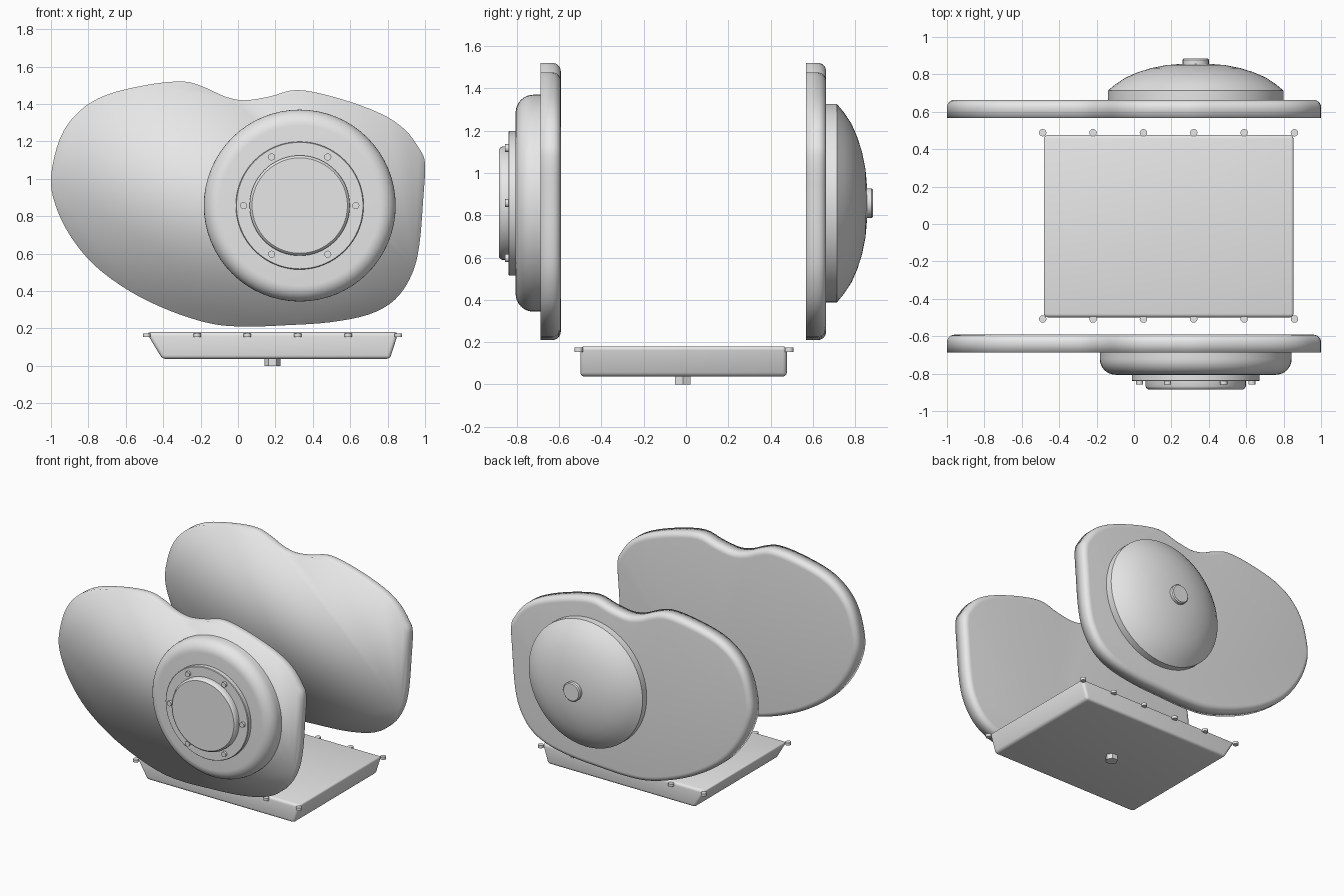
import bpy, bmesh, math
from mathutils import Vector

old = bpy.data.objects.get("Cube")
if old:
    bpy.data.objects.remove(old, do_unlink=True)

grey = bpy.data.materials.new("plain_grey")
grey.use_nodes = True
grey.diffuse_color = (0.8, 0.8, 0.8, 1)
grey.node_tree.nodes["Principled BSDF"].inputs["Base Color"].default_value = (0.8, 0.8, 0.8, 1)

CX, CZ = 0.33, 0.857  # shared axis of both round covers


def finish(name, bm, angle=35):
    """Turn a bmesh into a smooth shaded object; angle None keeps no sharp edges."""
    bmesh.ops.recalc_face_normals(bm, faces=bm.faces)
    mesh = bpy.data.meshes.new(name)
    bm.to_mesh(mesh)
    bm.free()
    mesh.materials.append(grey)
    mesh.shade_smooth()
    if angle:
        mesh.set_sharp_from_angle(angle=math.radians(angle))
    obj = bpy.data.objects.new(name, mesh)
    bpy.context.scene.collection.objects.link(obj)
    return obj


def bridge(bm, rings):
    """Skin a list of vertex loops and cap both ends."""
    for a, b in zip(rings, rings[1:]):
        for i in range(len(a)):
            j = (i + 1) % len(a)
            bm.faces.new((a[i], a[j], b[j], b[i]))
    bm.faces.new(rings[0])
    bm.faces.new(rings[-1])


def turned(name, profile, x=CX, z=CZ, sides=64, angle=35):
    """Spin (radius, y) points about an axis along y."""
    bm = bmesh.new()
    turns = [math.tau * i / sides for i in range(sides)]
    bridge(bm, [[bm.verts.new((x + r * math.cos(t), y, z + r * math.sin(t))) for t in turns]
                for r, y in profile])
    return finish(name, bm, angle)


def post(name, x, y, low, high, radius, sides):
    """Upright prism between two heights."""
    bm = bmesh.new()
    turns = [math.tau * i / sides for i in range(sides)]
    bridge(bm, [[bm.verts.new((x + radius * math.cos(t), y + radius * math.sin(t), z)) for t in turns]
                for z in (low, high)])
    return finish(name, bm)


def smooth_loop(points, steps):
    """Closed Catmull-Rom curve through the points."""
    out = []
    n = len(points)
    for i in range(n):
        a, b, c, d = (Vector(points[(i + k) % n]) for k in (-1, 0, 1, 2))
        for s in range(steps):
            t = s / steps
            out.append(0.5 * (2 * b + (c - a) * t + (2 * a - 5 * b + 4 * c - d) * t ** 2
                              + (3 * b - a - 3 * c + d) * t ** 3))
    return out


# Side plates: kidney outline, flat toward -y, rounded toward +y
outline = smooth_loop([
    (-1, 1.01), (-.95, 1.22), (-.85, 1.36), (-.7, 1.45), (-.47, 1.505), (-.29, 1.52),
    (-.18, 1.49), (-.07, 1.44), (.035, 1.42), (.17, 1.44), (.32, 1.475), (.54, 1.43),
    (.76, 1.35), (.89, 1.265), (.97, 1.16), (1, 1.08), (.99, .89), (.97, .65),
    (.93, .49), (.84, .355), (.7, .275), (.49, .233), (.25, .217), (.035, .21),
    (-.15, .227), (-.37, .297), (-.58, .4), (-.77, .54), (-.9, .7), (-.976, .86)], 4)


def side_plate(name, front, back, fillet=0.04, steps=6):
    bm = bmesh.new()
    n = len(outline)
    inward = []
    for i in range(n):
        d = outline[(i + 1) % n] - outline[i - 1]
        inward.append(Vector((d.y, -d.x)).normalized())
    levels = [(0, front)]
    for s in range(steps + 1):
        t = math.pi / 2 * s / steps
        levels.append((fillet * (1 - math.cos(t)), back - fillet * (1 - math.sin(t))))
    rings = []
    for inset, y in levels:
        loop = [p + m * inset for p, m in zip(outline, inward)]
        rings.append([bm.verts.new((p.x, y, p.y)) for p in loop])
    bridge(bm, rings)
    return finish(name, bm, None)


side_plate("front_plate", -0.688, -0.592)
side_plate("back_plate", 0.567, 0.663)

# Front round cover with a rounded shoulder
shoulder = [(0.513, -0.65)]
for s in range(9):
    t = math.pi / 2 * s / 8
    shoulder.append((0.428 + 0.085 * math.cos(t), -0.721 - 0.085 * math.sin(t)))
turned("front_cover", shoulder)
turned("cover_ring", [(0.342, -0.79), (0.342, -0.836), (0.338, -0.84)])
turned("cover_cap", [(0.268, -0.82), (0.268, -0.868), (0.264, -0.877), (0.255, -0.884)])
for i in range(6):
    t = math.tau * i / 6
    turned(f"cover_bolt_{i + 1}", [(0.019, -0.83), (0.019, -0.857)],
           CX + 0.3 * math.cos(t), CZ + 0.3 * math.sin(t), 12)

# Back domed cover and its knob
turned("back_dome", [(0.47, 0.63), (0.47, 0.713), (0.43, 0.746), (0.375, 0.783), (0.31, 0.811),
                     (0.24, 0.833), (0.16, 0.849), (0.08, 0.856), (0.03, 0.858)])
turned("dome_knob", [(0.07, 0.84), (0.07, 0.878), (0.063, 0.885)], sides=24)

# Oil pan: tapered box with softened edges
bm = bmesh.new()
bridge(bm, [[bm.verts.new((x, y, z)) for x, y in ((l, -.5), (r, -.5), (r, .477), (l, .477))]
            for l, r, z in ((-.405, .812, .037), (-.49, .858, .18))])
bmesh.ops.bevel(bm, geom=bm.edges[:], offset=0.02, segments=4, profile=0.5, affect='EDGES')
finish("oil_pan", bm, 40)

# Pan bolts along both long sides, and the hexagonal drain plug
for side, y in (("front", -0.508), ("back", 0.488)):
    for i in range(6):
        post(f"pan_bolt_{side}_{i + 1}", -0.488 + 0.2692 * i, y, 0.154, 0.174, 0.02, 12)
post("drain_plug", 0.185, -0.015, 0, 0.05, 0.043, 6)
